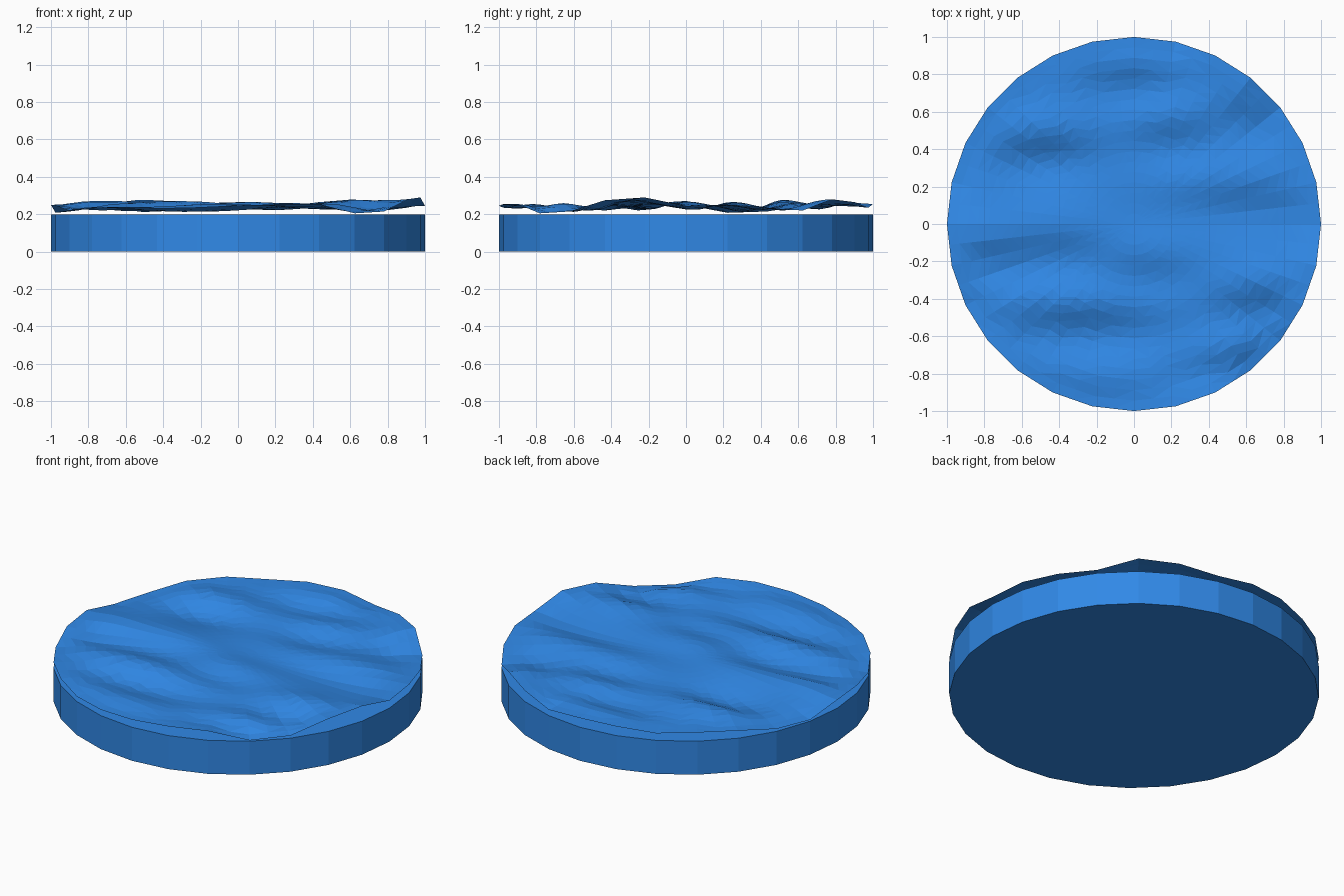
import bpy, bmesh, math

if "Cube" in bpy.data.objects:
    bpy.data.objects.remove(bpy.data.objects["Cube"])

SIDES = 28      # polygon sides of the disc
SUB = 2         # ripple sheet subdivisions per disc side
RINGS = 18      # ripple sheet rings

blue = bpy.data.materials.new("water_blue")
blue.diffuse_color = (0.03, 0.25, 0.8, 1)
blue.use_nodes = True
blue.node_tree.nodes["Principled BSDF"].inputs["Base Color"].default_value = blue.diffuse_color

# Ripple height along the rim, one value per disc corner, counter-clockwise from +x
RIM = [.245, .25, .235, .22, .28, .265, .235, .255, .255, .242, .252, .245, .215, .208,
       .25, .245, .22, .235, .24, .23, .235, .245, .255, .255, .205, .215, .275, .29]

# Ripple slopes: x, y, half width in x, strength (trough in front, crest behind)
SLOPES = [(0, .8, .2, .035), (-.5, .42, .2, .045), (.2, .5, .17, .035), (.65, .62, .15, .035),
          (.6, .15, .3, .03), (-.4, -.1, .2, .03), (.05, -.24, .2, .03), (-.8, -.15, .17, .035),
          (-.25, -.5, .35, .045), (.7, -.4, .2, .045), (.5, -.75, .2, .035), (-.15, -.93, .25, .02)]


def corner(k):
    a = 2 * math.pi * k / SIDES
    return math.cos(a), math.sin(a)


def rim_point(i):
    """Point and height on the straight-sided rim."""
    k, t = i // SUB, (i % SUB) / SUB
    (x0, y0), (x1, y1) = corner(k), corner(k + 1)
    z = RIM[k % SIDES] * (1 - t) + RIM[(k + 1) % SIDES] * t
    return x0 + (x1 - x0) * t, y0 + (y1 - y0) * t, z


def ripple(x, y):
    z = 0.245
    for cx, cy, w, s in SLOPES:
        u, v = (x - cx) / w, (y - cy) / 0.11
        z += s * 1.2 * v * math.exp(-(u * u + v * v) / 2)
    return min(0.292, max(0.207, z))


def finish(bm, name):
    mesh = bpy.data.meshes.new(name)
    bm.to_mesh(mesh)
    bm.free()
    mesh.materials.append(blue)
    obj = bpy.data.objects.new(name, mesh)
    bpy.context.collection.objects.link(obj)
    return obj


# Solid base disc
bm = bmesh.new()
base = bm.faces.new([bm.verts.new((*corner(k), 0)) for k in range(SIDES)])
top = bmesh.ops.extrude_face_region(bm, geom=[base], use_keep_orig=True)["geom"]
bmesh.ops.translate(bm, vec=(0, 0, 0.2), verts=[v for v in top if isinstance(v, bmesh.types.BMVert)])
bmesh.ops.recalc_face_normals(bm, faces=bm.faces)
finish(bm, "base_disc")

# Thin rippled sheet floating just above the disc
bm = bmesh.new()
n = SIDES * SUB
centre = bm.verts.new((0, 0, ripple(0, 0)))
rings = []
for r in range(1, RINGS + 1):
    f = r / RINGS
    blend = math.exp(-((1 - f) / 0.11) ** 2)
    ring = []
    for i in range(n):
        x, y, z = rim_point(i)
        ring.append(bm.verts.new((x * f, y * f, z * blend + ripple(x * f, y * f) * (1 - blend))))
    rings.append(ring)
for i in range(n):
    j = (i + 1) % n
    bm.faces.new((centre, rings[0][i], rings[0][j]))
    for a, b in zip(rings, rings[1:]):
        bm.faces.new((a[i], b[i], b[j], a[j]))
bmesh.ops.triangulate(bm, faces=bm.faces)
finish(bm, "water_ripples")
